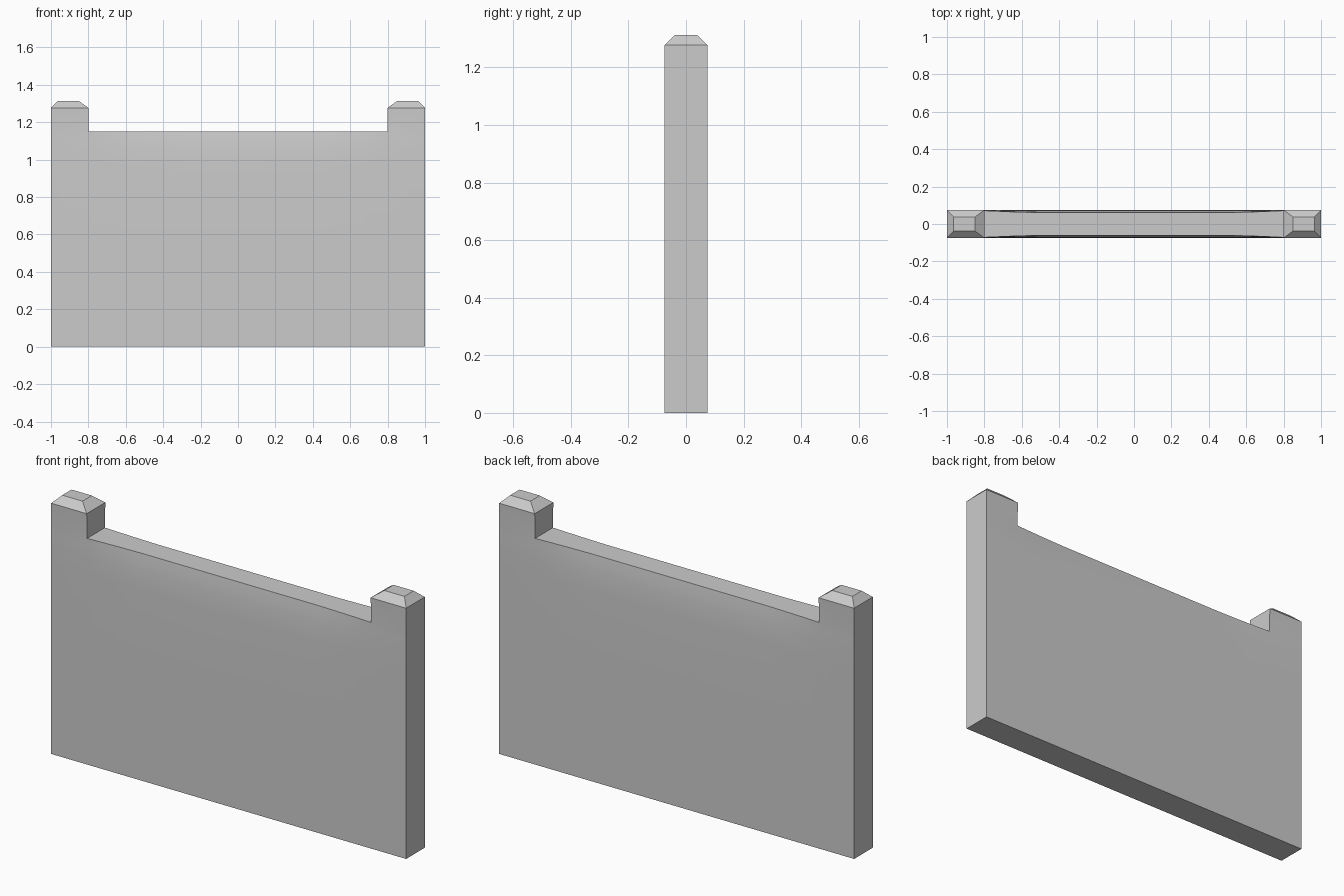
import bpy, bmesh, math

if "Cube" in bpy.data.objects:
    bpy.data.objects.remove(bpy.data.objects["Cube"])

xs = [-1, -0.8, -0.65, -0.5, 0, 0.5, 0.65, 0.8, 1]
zs = [0, 0.6, 0.97, 1.06, 1.115, 1.15, 1.277]
NX, NZ = len(xs) - 1, len(zs) - 1


def half_depth(x, z):
    """Half thickness: softly pinched in along the top rail."""
    if abs(x) > 0.9 or z > 1.2:
        return 0.075
    along = {0.8: 0.25, 0.65: 0.7}.get(abs(x), 1.0)
    up = max(0, (z - 0.97) / 0.18) ** 2
    return 0.075 - 0.0145 * along * up


def solid(i, j):
    if not (0 <= i < NX and 0 <= j < NZ):
        return False
    return j < NZ - 1 or i in (0, NX - 1)


bm = bmesh.new()
verts = {}


def v(i, j, s):
    if (i, j, s) not in verts:
        x, z = xs[i], zs[j]
        verts[i, j, s] = bm.verts.new((x, s * half_depth(x, z), z))
    return verts[i, j, s]


# wall body with raised end posts
caps = []
for i in range(NX):
    for j in range(NZ):
        if not solid(i, j):
            continue
        ring = [(i, j), (i + 1, j), (i + 1, j + 1), (i, j + 1)]
        for s in (-1, 1):
            bm.faces.new([v(a, b, s) for a, b in ring])
        neighbours = [(i, j - 1), (i + 1, j), (i, j + 1), (i - 1, j)]
        for k, n in enumerate(neighbours):
            if not solid(*n):
                p, q = ring[k], ring[(k + 1) % 4]
                f = bm.faces.new([v(*p, -1), v(*q, -1), v(*q, 1), v(*p, 1)])
                if j == NZ - 1 and k == 2:
                    caps.append(f)
bmesh.ops.recalc_face_normals(bm, faces=bm.faces)

# chamfered post caps
for f in bmesh.ops.extrude_discrete_faces(bm, faces=caps)["faces"]:
    for vert in f.verts:
        side = 1 if vert.co.x > 0 else -1
        vert.co.x = side * (0.964 if abs(vert.co.x) > 0.9 else 0.85)
        vert.co.y *= 0.5
        vert.co.z = 1.313
bmesh.ops.recalc_face_normals(bm, faces=bm.faces)

mesh = bpy.data.meshes.new("wall_with_posts")
bm.to_mesh(mesh)
bm.free()
wall = bpy.data.objects.new("wall_with_posts", mesh)
bpy.context.collection.objects.link(wall)
bpy.context.view_layer.objects.active = wall
wall.select_set(True)
bpy.ops.object.shade_smooth_by_angle(angle=math.radians(30))
